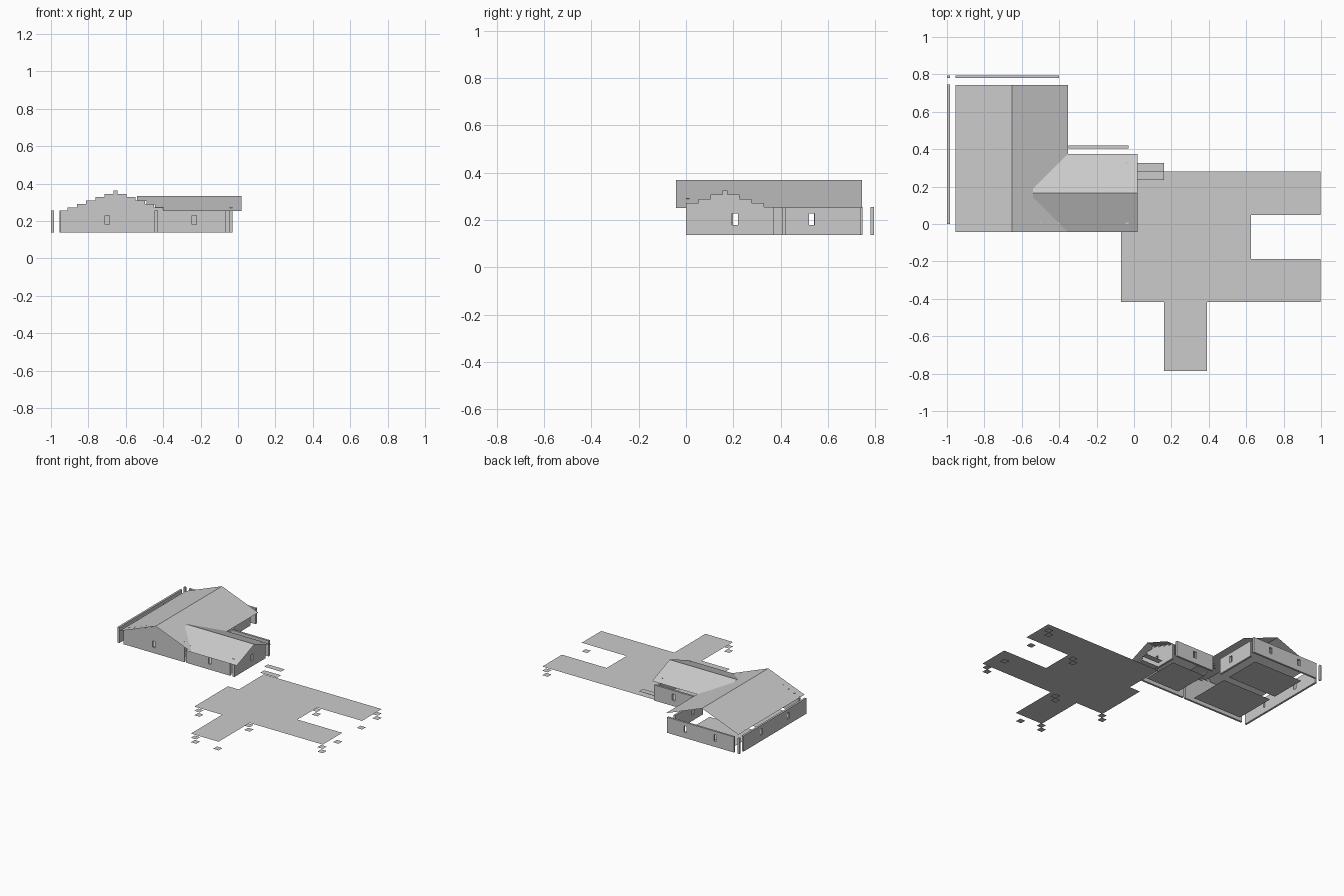
import bpy, bmesh

if "Cube" in bpy.data.objects:
    bpy.data.objects.remove(bpy.data.objects["Cube"])

def make(name, build):
    bm = bmesh.new()
    build(bm)
    me = bpy.data.meshes.new(name)
    bm.to_mesh(me)
    bm.free()
    ob = bpy.data.objects.new(name, me)
    bpy.context.collection.objects.link(ob)
    return ob

def face(bm, pts):
    return bm.faces.new([bm.verts.new(p) for p in pts])

def flat(bm, x0, x1, y0, y1, z):
    face(bm, [(x0, y0, z), (x1, y0, z), (x1, y1, z), (x0, y1, z)])

def box(bm, x0, x1, y0, y1, z0, z1):
    vs = bmesh.ops.create_cube(bm, size=1)["verts"]
    for v in vs:
        v.co.x = x1 if v.co.x > 0 else x0
        v.co.y = y1 if v.co.y > 0 else y0
        v.co.z = z1 if v.co.z > 0 else z0

Z0, Z1, T = 0.138, 0.255, 0.015     # wall base, wall top, thickness
WZ0, WZ1, WW = 0.18, 0.228, 0.012   # window heights and half width

def wall(name, axis, pos, a0, a1, windows=()):
    def build(bm):
        def piece(p, q, z0, z1):
            if axis == 'x':
                box(bm, p, q, pos, pos + T, z0, z1)
            else:
                box(bm, pos, pos + T, p, q, z0, z1)
        start = a0
        for w in windows:
            piece(start, w - WW, Z0, Z1)
            piece(w - WW, w + WW, Z0, WZ0)
            piece(w - WW, w + WW, WZ1, Z1)
            start = w + WW
        piece(start, a1, Z0, Z1)
    make(name, build)

# walls with window openings
wall("main_front_wall", 'x', 0.0, -0.95, -0.445, [-0.70])
wall("wing_front_wall", 'x', 0.0, -0.43, -0.065, [-0.235])
wall("wing_end_wall", 'y', -0.045, 0.0, 0.37, [0.207])
wall("main_right_wall", 'y', -0.43, 0.415, 0.74, [0.532])
wall("main_back_wall", 'x', 0.78, -0.955, -0.40, [-0.80, -0.55])
wall("main_left_wall", 'y', -1.0, 0.0, 0.745, [0.21, 0.53])
wall("wing_back_wall", 'x', 0.405, -0.35, -0.03, [-0.19])
make("back_corner_post", lambda bm: box(bm, -1.0, -0.985, 0.78, 0.795, Z0, Z1))

# stepped gable infill above the walls
def main_gable(bm):
    n = 6
    h = 0.108 / n
    for i in range(n):
        w = 0.295 * (1 - (i + 0.8) / n)
        box(bm, -0.655 - w, -0.655 + w, 0.0, T, Z1 + i * h, Z1 + (i + 1) * h)
make("main_gable", main_gable)

def wing_gable(bm):
    n = 4
    h = 0.07 / n
    for i in range(n):
        w = 0.205 * (1 - (i + 0.8) / n)
        box(bm, -0.045, -0.03, 0.165 - w, 0.165 + w, Z1 + i * h, Z1 + (i + 1) * h)
make("wing_gable", wing_gable)

# main gable roof
def main_roof(bm):
    for x in (-0.955, -0.352):
        face(bm, [(x, -0.043, 0.252), (x, 0.743, 0.252),
                  (-0.6535, 0.743, 0.369), (-0.6535, -0.043, 0.369)])
make("main_roof", main_roof)

# wing roof in rows, stepped where it meets the main roof
def wing_roof(bm):
    half, mid = 0.208, 0.165
    ds = [0.208, 0.163, 0.117, 0.071, 0.025, 0.0]
    xs = [-0.40, -0.445, -0.49, -0.54, -0.54]
    z = lambda d: 0.253 + 0.081 * (1 - d / half)
    for s in (-1, 1):
        for i, x in enumerate(xs):
            a, b = ds[i], ds[i + 1]
            pts = [(x, mid + s * a, z(a)), (0.02, mid + s * a, z(a)),
                   (0.02, mid + s * b, z(b)), (x, mid + s * b, z(b))]
            face(bm, pts if s < 0 else pts[::-1])
make("wing_roof", wing_roof)

# floor panels
def floors(bm):
    flat(bm, -0.90, -0.49, 0.42, 0.70, Z0)
    flat(bm, -0.90, -0.49, 0.05, 0.37, Z0)
    flat(bm, -0.35, -0.07, 0.05, 0.33, Z0)
make("floor_panels", floors)

# deck with four arms
deck = [(-0.07, -0.418), (0.16, -0.418), (0.16, -0.787), (0.39, -0.787), (0.39, -0.418),
        (0.997, -0.418), (0.997, -0.187), (0.625, -0.187), (0.625, 0.048), (0.997, 0.048),
        (0.997, 0.28), (0.02, 0.28), (0.02, -0.02), (-0.07, -0.02)]
make("deck", lambda bm: face(bm, [(x, y, 0.065) for x, y in deck]))

# steps up to the house
make("lower_step", lambda bm: flat(bm, 0.02, 0.16, 0.235, 0.282, 0.094))
make("upper_step", lambda bm: flat(bm, 0.02, 0.16, 0.282, 0.327, 0.121))

# footing plates below the deck
S = 0.045
def footings(bm):
    double = [(-0.07, -0.418), (0.16, -0.787), (0.345, -0.418), (0.952, -0.418),
              (0.58, 0.048), (0.952, 0.235)]
    single = [(0.345, -0.787), (0.952, -0.232), (0.952, 0.048)]
    for x, y in double + single:
        flat(bm, x, x + S, y, y + S, 0.0)
    for x, y in double:
        flat(bm, x, x + S, y, y + S, 0.033)
make("deck_footings", footings)
